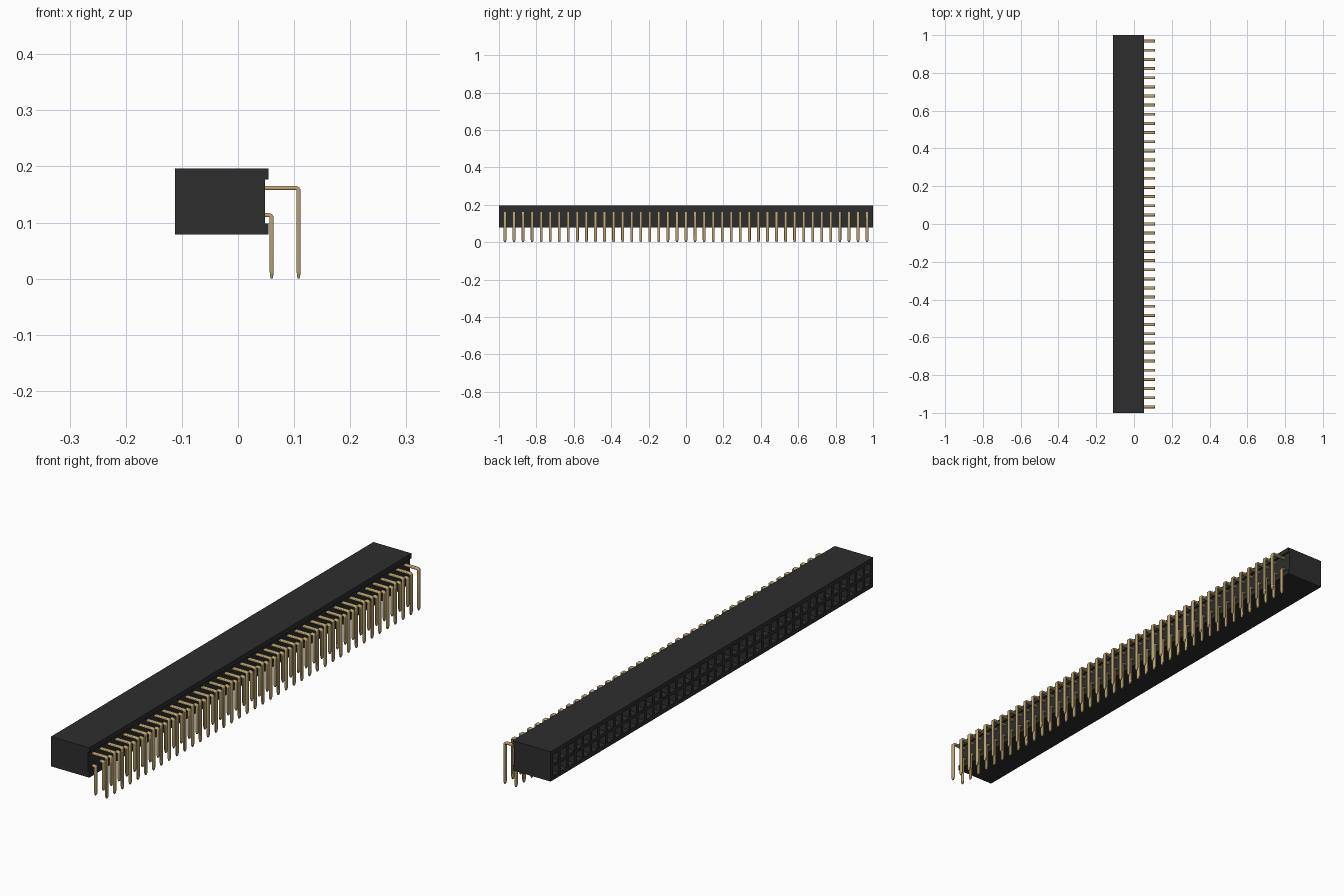
import bpy, bmesh, math

if "Cube" in bpy.data.objects:
    bpy.data.objects.remove(bpy.data.objects["Cube"], do_unlink=True)

COUNT, PITCH = 41, 0.0484
MID_Z = 0.1375
X_FACE, X_REAR, X_RECESS = -0.112, 0.054, 0.048
Z_LOW, Z_HIGH = 0.079, 0.196
FIRST_Y = -PITCH * (COUNT - 1) / 2


def make_material(name, rgb, metallic=0.0):
    m = bpy.data.materials.new(name)
    m.use_nodes = True
    m.diffuse_color = (*rgb, 1)
    bsdf = m.node_tree.nodes["Principled BSDF"]
    bsdf.inputs["Base Color"].default_value = (*rgb, 1)
    bsdf.inputs["Roughness"].default_value = 0.5
    return m


black = make_material("black plastic", (0.027, 0.027, 0.027))
gold = make_material("gold metal", (0.53, 0.39, 0.18))


def make_object(name, bm, mat):
    bmesh.ops.recalc_face_normals(bm, faces=bm.faces)
    mesh = bpy.data.meshes.new(name)
    bm.to_mesh(mesh)
    bm.free()
    mesh.materials.append(mat)
    ob = bpy.data.objects.new(name, mesh)
    bpy.context.collection.objects.link(ob)
    return ob


def repeat(ob, count, offset):
    mod = ob.modifiers.new("repeat", "ARRAY")
    mod.count = count
    mod.use_relative_offset = False
    mod.use_constant_offset = True
    mod.constant_offset_displace = offset


def shade(ob):
    bpy.ops.object.select_all(action="DESELECT")
    ob.select_set(True)
    bpy.context.view_layer.objects.active = ob
    bpy.ops.object.shade_smooth_by_angle(angle=math.radians(50))


# Housing: recessed profile along y, with a gridded socket face at -x
bm = bmesh.new()
ys = [-1] + [(i - COUNT / 2) * PITCH for i in range(COUNT + 1)] + [1]
zs = [Z_LOW, MID_Z - PITCH, MID_Z, MID_Z + PITCH, Z_HIGH]
profile = [(X_FACE, z) for z in zs] + [
    (X_REAR, Z_HIGH), (X_REAR, 0.177), (X_RECESS, 0.177),
    (X_RECESS, 0.098), (X_REAR, 0.098), (X_REAR, Z_LOW)]
rings = [[bm.verts.new((x, y, z)) for x, z in profile] for y in ys]
n = len(profile)
sockets = []
for j in range(len(ys) - 1):
    for k in range(n):
        k2 = (k + 1) % n
        face = bm.faces.new((rings[j][k], rings[j][k2], rings[j + 1][k2], rings[j + 1][k]))
        if k in (1, 2) and 0 < j <= COUNT:
            sockets.append(face)
for ring in (rings[0], rings[-1]):
    bm.faces.new(ring)
bmesh.ops.recalc_face_normals(bm, faces=bm.faces)

# Chamfered square sockets: rim, funnel, then a straight shaft
bmesh.ops.inset_individual(bm, faces=sockets, thickness=0.009)
bmesh.ops.inset_individual(bm, faces=sockets, thickness=0.006, depth=-0.008)
for face in bmesh.ops.extrude_discrete_faces(bm, faces=sockets)["faces"]:
    for v in face.verts:
        v.co.x = -0.03
make_object("housing", bm, black)


# Bent pin: chamfered flat section swept round one corner, with a tapered tip
def make_pin(name, x_end, z_top):
    half_t, half_w, c, r = 0.0035, 0.0075, 0.0015, 0.005
    section = [(half_t, half_w - c), (half_t - c, half_w), (c - half_t, half_w),
               (-half_t, half_w - c), (-half_t, c - half_w), (c - half_t, -half_w),
               (half_t - c, -half_w), (half_t, c - half_w)]
    # Stations: x, z, turn angle, section scale
    path = [(0.03, z_top, 0, 1)]
    for i in range(5):
        a = math.pi / 2 * i / 4
        path.append((x_end - r + r * math.sin(a), z_top - r + r * math.cos(a), a, 1))
    path += [(x_end, 0.012, math.pi / 2, 1), (x_end, 0.004, math.pi / 2, 0.75),
             (x_end, 0, math.pi / 2, 0.45)]
    bm = bmesh.new()
    rings = []
    for x, z, a, s in path:
        rings.append([bm.verts.new((x + t * s * math.sin(a), FIRST_Y + w * s,
                                    z + t * s * math.cos(a))) for t, w in section])
    for r1, r2 in zip(rings, rings[1:]):
        for k in range(8):
            k2 = (k + 1) % 8
            bm.faces.new((r1[k], r1[k2], r2[k2], r2[k]))
    bm.faces.new(rings[0])
    bm.faces.new(rings[-1])
    ob = make_object(name, bm, gold)
    shade(ob)
    repeat(ob, COUNT, (0, PITCH, 0))


make_pin("upper_pins", 0.108, MID_Z + PITCH / 2)
make_pin("lower_pins", 0.060, MID_Z - PITCH / 2)

# Spring contacts: a pair of leaves deep inside every socket
bm = bmesh.new()
for side in (-1, 1):
    cube = bmesh.ops.create_cube(bm, size=1)["verts"]
    bmesh.ops.scale(bm, vec=(0.05, 0.002, 0.012), verts=cube)
    bmesh.ops.translate(bm, vec=(-0.056, FIRST_Y + side * 0.006, MID_Z - PITCH / 2), verts=cube)
contacts = make_object("socket_contacts", bm, gold)
repeat(contacts, COUNT, (0, PITCH, 0))
repeat(contacts, 2, (0, 0, PITCH))
